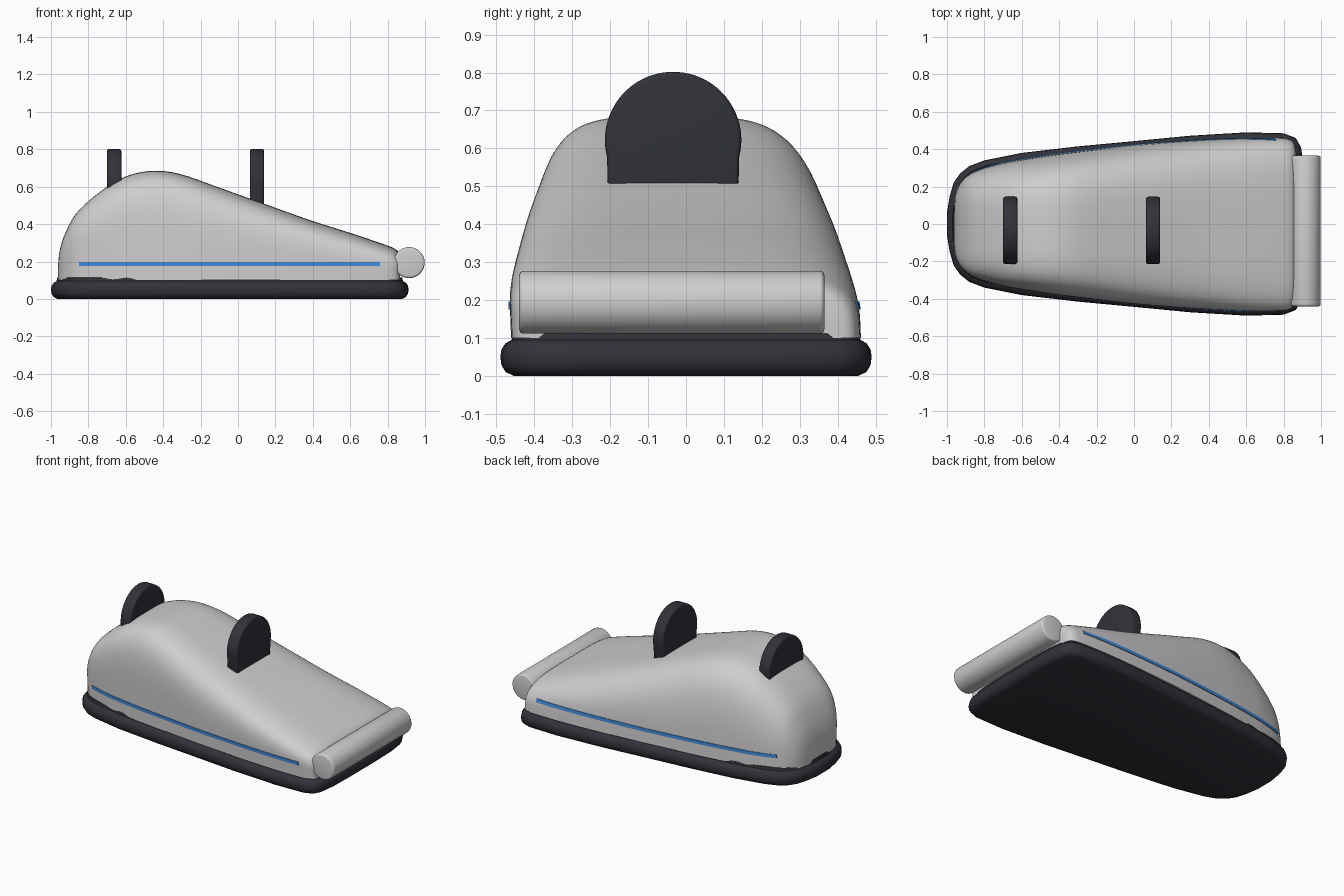
import bpy, bmesh, math
from mathutils import Vector

if "Cube" in bpy.data.objects:
    bpy.data.objects.remove(bpy.data.objects["Cube"])


def material(name, rgb):
    m = bpy.data.materials.new(name)
    m.diffuse_color = (*rgb, 1)
    m.use_nodes = True
    m.node_tree.nodes["Principled BSDF"].inputs["Base Color"].default_value = m.diffuse_color
    return m


GREY = material("light grey", (0.62, 0.62, 0.62))
DARK = material("dark slate", (0.031, 0.031, 0.042))
BLUE = material("blue", (0.055, 0.26, 0.70))


def finish(bm, name, mat, bevel=0, angle=40):
    bmesh.ops.recalc_face_normals(bm, faces=bm.faces)
    me = bpy.data.meshes.new(name)
    bm.to_mesh(me)
    bm.free()
    me.materials.append(mat)
    ob = bpy.data.objects.new(name, me)
    bpy.context.collection.objects.link(ob)
    bpy.ops.object.select_all(action='DESELECT')
    ob.select_set(True)
    bpy.context.view_layer.objects.active = ob
    if bevel:
        mod = ob.modifiers.new("bevel", 'BEVEL')
        mod.width, mod.segments, mod.limit_method = bevel, 3, 'ANGLE'
        bpy.ops.object.modifier_apply(modifier=mod.name)
    bpy.ops.object.shade_smooth_by_angle(angle=math.radians(angle))
    return ob


def loft(rings):
    """Skin closed rings of equal length and cap both ends."""
    bm = bmesh.new()
    vs = [[bm.verts.new(p) for p in r] for r in rings]
    n = len(vs[0])
    for a, b in zip(vs, vs[1:]):
        for i in range(n):
            bm.faces.new((a[i], a[(i + 1) % n], b[(i + 1) % n], b[i]))
    bm.faces.new(vs[0])
    bm.faces.new(vs[-1])
    return bm


def smooth_keys(keys, steps):
    """Catmull-Rom interpolation through the keys."""
    k = [Vector(p) for p in keys]
    k = [2 * k[0] - k[1]] + k + [2 * k[-1] - k[-2]]
    out = []
    for a, b, c, d in zip(k, k[1:], k[2:], k[3:]):
        for s in range(steps):
            t = s / steps
            out.append(0.5 * (2 * b + (c - a) * t + (2 * a - 5 * b + 4 * c - d) * t * t
                              + (3 * b - a - 3 * c + d) * t ** 3))
    return out + [k[-2]]


# Body sections: x, half width, top height
Z0, POW = 0.10, 4.1
KEYS = [(-0.963, 0.10, 0.17), (-0.953, 0.165, 0.26), (-0.92, 0.228, 0.36), (-0.85, 0.282, 0.475),
        (-0.70, 0.327, 0.60), (-0.58, 0.349, 0.662), (-0.45, 0.37, 0.685), (-0.31, 0.388, 0.668),
        (-0.125, 0.41, 0.604), (0.067, 0.43, 0.535), (0.38, 0.452, 0.423), (0.60, 0.461, 0.353),
        (0.78, 0.46, 0.292), (0.835, 0.45, 0.27), (0.858, 0.43, 0.25), (0.865, 0.40, 0.23)]
SECTIONS = smooth_keys(KEYS, 4)


def section_ring(x, w, h, n=56):
    ring = []
    for i in range(n + 1):
        a = math.pi * i / n
        c, s = math.cos(a), max(math.sin(a), 0)
        t = s ** (2 / POW)
        y = math.copysign(abs(c) ** (2 / POW), c) * w
        ring.append((x, y - 0.037 * t * t, Z0 + (h - Z0) * t))
    return ring


finish(loft([section_ring(*s) for s in SECTIONS]), "body", GREY, angle=50)


# Blue side stripes that follow the body surface
def side_point(x, z, side, out):
    for a, b in zip(SECTIONS, SECTIONS[1:]):
        if a[0] <= x <= b[0]:
            s = a.lerp(b, (x - a[0]) / (b[0] - a[0]))
            break
    t = (z - Z0) / (s[2] - Z0)
    return (x, side * (s[1] * (1 - t ** POW) ** (1 / POW) + out) - 0.037 * t * t, z)


for side, label in ((-1, "front"), (1, "back")):
    rings = []
    for i in range(41):
        x = -0.85 + 1.61 * i / 40
        rings.append([side_point(x, z, side, o) for z, o in
                      ((0.175, -0.003), (0.175, 0.004), (0.196, 0.004), (0.196, -0.003))])
    finish(loft(rings), label + "_stripe", BLUE)

# Base skirt: half outline from nose to tail, mirrored, stacked in insets
HALF = [(-1.0, 0.06), (-0.985, 0.15), (-0.965, 0.22), (-0.93, 0.27), (-0.88, 0.31), (-0.80, 0.34),
        (-0.60, 0.38), (-0.30, 0.415), (0.0, 0.443), (0.30, 0.472), (0.60, 0.49), (0.80, 0.485),
        (0.865, 0.46), (0.893, 0.41), (0.908, 0.30), (0.912, 0.12)]
OUTLINE = [Vector((x, y)) for x, y in HALF] + [Vector((x, -y)) for x, y in reversed(HALF)]


def inset(d):
    pts, n = [], len(OUTLINE)
    for i, p in enumerate(OUTLINE):
        u = (OUTLINE[(i + 1) % n] - OUTLINE[i - 1]).normalized()
        pts.append(p + Vector((u.y, -u.x)) * d)
    return pts


LAYERS = [(0.0, 0.035), (0.01, 0.014), (0.028, 0.003), (0.05, 0), (0.07, 0.003),
          (0.086, 0.014), (0.095, 0.03), (0.113, 0.033), (0.117, 0.05)]
finish(loft([[(p.x, p.y, z) for p in inset(d)] for z, d in LAYERS]), "base_skirt", DARK, angle=45)


# Extrude a profile of (a, b) points between two positions
def extrude(points, start, end):
    return loft([[p(v) for p in points] for v in (start, end)])


# Tail roller lying along y
roller = [(lambda y, a=math.tau * i / 48: (0.915 + 0.083 * math.cos(a), y, 0.194 + 0.083 * math.sin(a)))
          for i in range(48)]
finish(extrude(roller, -0.44, 0.365), "tail_roller", GREY, bevel=0.012)

# Two arched fins standing across the body
start = math.asin(-0.045 / 0.18)
arch = [(0.172, 0.47)]
for i in range(49):
    a = start + (math.pi - 2 * start) * i / 48
    arch.append((0.18 * math.cos(a), 0.622 + 0.18 * math.sin(a)))
arch.append((-0.172, 0.47))
for cx, label in ((-0.662, "nose_fin"), (0.102, "middle_fin")):
    fin = [(lambda x, y=y, z=z: (x, y - 0.034, z)) for y, z in arch]
    finish(extrude(fin, cx - 0.038, cx + 0.038), label, DARK, bevel=0.012)
